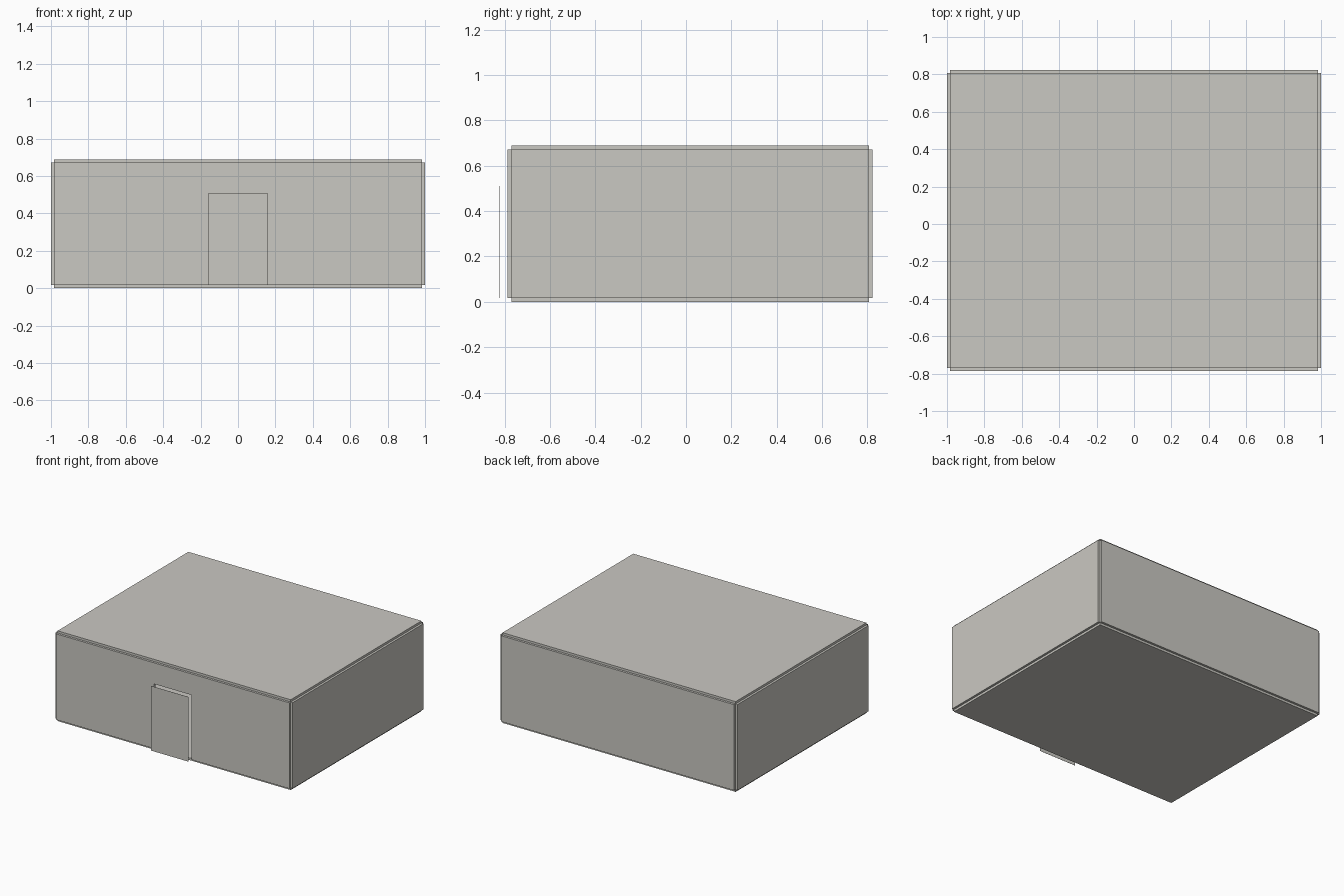
import bpy, bmesh
from mathutils import Vector

if "Cube" in bpy.data.objects:
    bpy.data.objects.remove(bpy.data.objects["Cube"], do_unlink=True)

# Single warm grey material
grey = bpy.data.materials.new("warm_grey")
grey.use_nodes = True
colour = (0.59, 0.58, 0.54, 1)
grey.diffuse_color = colour
grey.node_tree.nodes["Principled BSDF"].inputs["Base Color"].default_value = colour


def slab(name, outline, push):
    """Extrude a flat outline along push to make a panel."""
    bm = bmesh.new()
    face = bm.faces.new([bm.verts.new(p) for p in outline])
    new = bmesh.ops.extrude_face_region(bm, geom=[face], use_keep_orig=True)
    verts = [g for g in new["geom"] if isinstance(g, bmesh.types.BMVert)]
    bmesh.ops.translate(bm, verts=verts, vec=Vector(push))
    bmesh.ops.recalc_face_normals(bm, faces=bm.faces)
    mesh = bpy.data.meshes.new(name)
    bm.to_mesh(mesh)
    bm.free()
    mesh.materials.append(grey)
    obj = bpy.data.objects.new(name, mesh)
    bpy.context.collection.objects.link(obj)
    return obj


def rect(a0, a1, b0, b1):
    return [(a0, b0), (a1, b0), (a1, b1), (a0, b1)]


# Interior extents, panel thickness and doorway size
T = 0.017
X = 1 - T
Y0, Y1 = -0.769, 0.806
Z0, Z1 = T, 0.671
DOOR_W, DOOR_TOP = 0.158, 0.51

# Floor and ceiling
for name, z, d in (("floor", Z0, -T), ("ceiling", Z1, T)):
    slab(name, [(x, y, z) for x, y in rect(-X, X, Y0, Y1)], (0, 0, d))

# Side walls
for name, s in (("left_wall", 1), ("right_wall", -1)):
    slab(name, [(s * X, y, z) for y, z in rect(Y0, Y1, Z0, Z1)], (s * T, 0, 0))

# Back wall
slab("back_wall", [(x, Y1, z) for x, z in rect(-X, X, Z0, Z1)], (0, T, 0))

# Front wall, outlined around the doorway
half = [(DOOR_W, DOOR_TOP), (DOOR_W, Z0), (X, Z0), (X, Z1)]
outline = half + [(-x, z) for x, z in reversed(half)]
slab("front_wall", [(x, Y0, z) for x, z in outline], (0, -T, 0))

# Thin door panel standing off the doorway
slab("door", [(x, -0.823, z) for x, z in rect(-DOOR_W, DOOR_W, Z0, DOOR_TOP)],
     (0, -0.001, 0))
